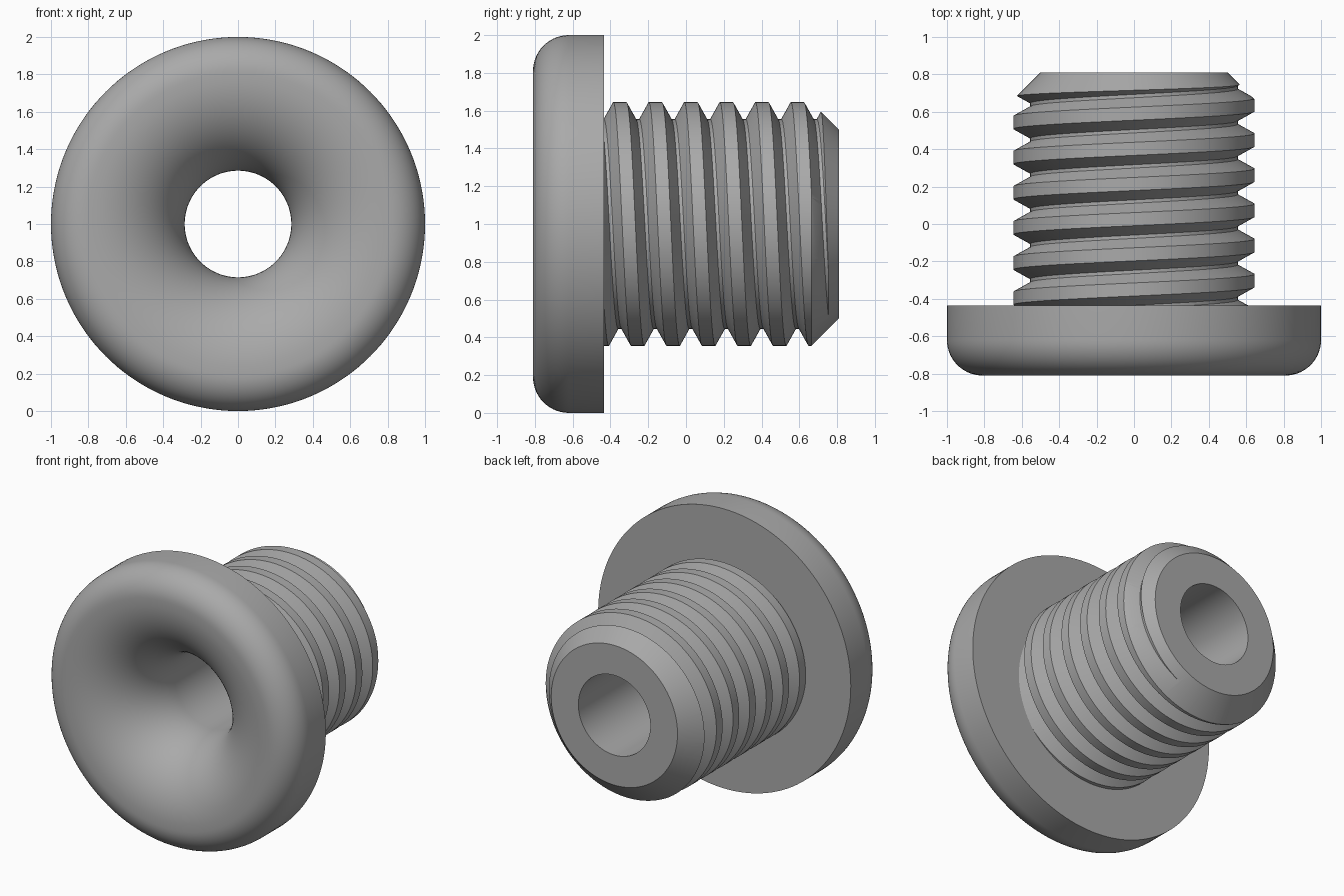
import bpy, bmesh, math

cube = bpy.data.objects.get("Cube")
if cube:
    bpy.data.objects.remove(cube, do_unlink=True)

SEG = 144
FRONT, SHOULDER, END = -0.81, -0.435, 0.81
BORE, FLARE, ROUND = 0.285, 0.5, 0.19
PITCH = 0.188
AXIS_Z = 1.0

grey = bpy.data.materials.new("plain grey")
grey.use_nodes = True
grey.diffuse_color = (0.4, 0.4, 0.4, 1)
grey.node_tree.nodes["Principled BSDF"].inputs["Base Color"].default_value = grey.diffuse_color


def ring_point(radius, y, angle):
    """Point around the long axis, angle measured from the top towards +x."""
    return (radius * math.sin(angle), y, AXIS_Z + radius * math.cos(angle))


def finish(bm, name):
    bmesh.ops.recalc_face_normals(bm, faces=bm.faces)
    mesh = bpy.data.meshes.new(name)
    bm.to_mesh(mesh)
    bm.free()
    mesh.materials.append(grey)
    obj = bpy.data.objects.new(name, mesh)
    bpy.context.collection.objects.link(obj)
    return obj


def lathe(name, profile):
    """Solid turned about the long axis from (radius, y) points, capped at both ends."""
    bm = bmesh.new()
    rings = [[bm.verts.new(ring_point(r, y, math.tau * i / SEG)) for i in range(SEG)]
             for r, y in profile]
    for a, b in zip(rings, rings[1:]):
        for i in range(SEG):
            n = (i + 1) % SEG
            bm.faces.new((a[i], a[n], b[n], b[i]))
    bm.faces.new(rings[0])
    bm.faces.new(rings[-1])
    return finish(bm, name)


def arc(cr, cy, radius, start, stop, steps):
    angles = [math.radians(start + (stop - start) * k / steps) for k in range(steps + 1)]
    return [(cr + radius * math.cos(a), cy + radius * math.sin(a)) for a in angles]


def helical_thread(name):
    """Closed screw solid with flat crests and narrow roots."""
    crest, root = 0.645, 0.555
    section = [(-0.035, crest), (0.035, crest), (0.085, root), (0.103, root)]
    rows = [(r, 0.59 + PITCH * turn + dy) for turn in range(-8, 3) for dy, r in section]
    bm = bmesh.new()
    grid = [[bm.verts.new(ring_point(r, y + PITCH * i / SEG, math.tau * i / SEG))
             for i in range(SEG)] for r, y in rows]

    # after one full turn a row continues as the same row of the next pitch
    def vert(j, i):
        j, i = (j, i) if i < SEG else (j + len(section), 0)
        return grid[j][i] if j < len(grid) else None

    for j in range(len(grid) - 1):
        for i in range(SEG):
            quad = (vert(j, i), vert(j, i + 1), vert(j + 1, i + 1), vert(j + 1, i))
            if all(quad):
                bm.faces.new(quad)
    loose = [v for v in bm.verts if not v.link_faces]
    bmesh.ops.delete(bm, geom=loose, context='VERTS')
    # close each open end with a fan
    rim = [e for e in bm.edges if e.is_boundary]
    for side in (-1, 1):
        edges = [e for e in rim if e.verts[0].co.y * side > 0]
        mid = sum(e.verts[0].co.y for e in edges) / len(edges)
        hub = bm.verts.new((0, mid, AXIS_Z))
        for e in edges:
            bm.faces.new((e.verts[0], e.verts[1], hub))
    return finish(bm, name)


# threaded stem, trimmed to a chamfered rod
bolt = helical_thread("flanged_threaded_sleeve")
rod = lathe("stem_envelope", [(0.7, -0.6), (0.7, END - 0.2), (0.5, END)])

# round flange with a rounded front rim
flange = lathe("flange", [(BORE + FLARE, FRONT)]
               + arc(1 - ROUND, FRONT + ROUND, ROUND, -90, 0, 14)
               + [(1, SHOULDER)])

# flared mouth running into the straight bore
mouth = lathe("bore_cutter", [(BORE + FLARE, FRONT - 0.1)]
              + arc(BORE + FLARE, FRONT + FLARE, FLARE, 270, 180, 28)
              + [(BORE, END + 0.1)])

bpy.context.view_layer.objects.active = bolt
for tool, operation in ((rod, 'INTERSECT'), (flange, 'UNION'), (mouth, 'DIFFERENCE')):
    mod = bolt.modifiers.new(tool.name, 'BOOLEAN')
    mod.operation, mod.object, mod.solver = operation, tool, 'EXACT'
    bpy.ops.object.modifier_apply(modifier=mod.name)
    bpy.data.objects.remove(tool, do_unlink=True)

bpy.ops.object.select_all(action='DESELECT')
bolt.select_set(True)
bpy.ops.object.shade_smooth_by_angle(angle=math.radians(25))
